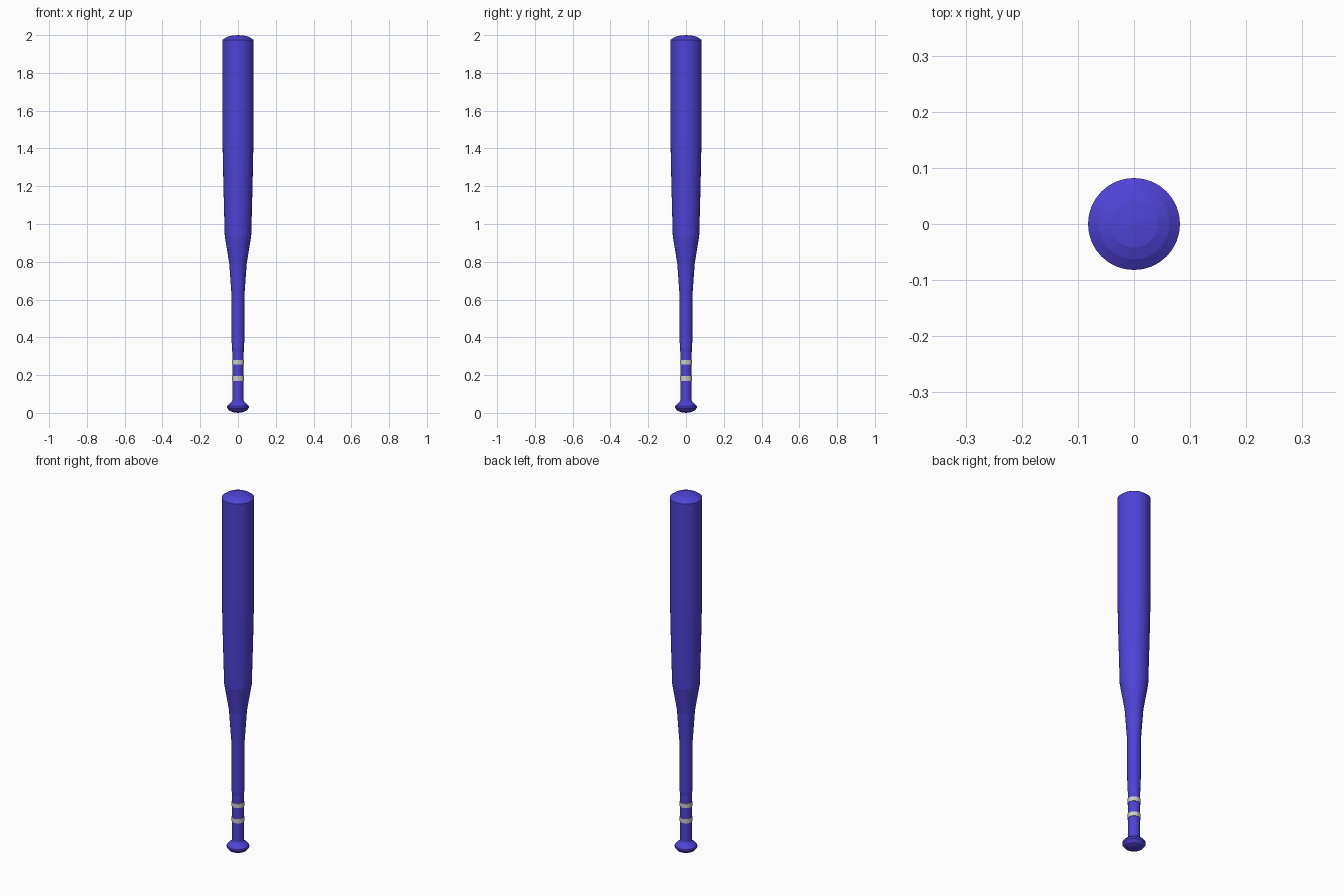
import bpy, bmesh, math

if "Cube" in bpy.data.objects:
    bpy.data.objects.remove(bpy.data.objects["Cube"])

SIDES = 32


def material(name, rgb):
    mat = bpy.data.materials.new(name)
    mat.diffuse_color = (*rgb, 1)
    mat.use_nodes = True
    mat.node_tree.nodes["Principled BSDF"].inputs["Base Color"].default_value = mat.diffuse_color
    return mat


def lathe(name, profile, mat, closed=False):
    """Spin an (r, z) profile around the z axis; r = 0 makes a pole."""
    bm = bmesh.new()
    verts = [bm.verts.new((r, 0, z)) for r, z in profile]
    edges = [bm.edges.new(p) for p in zip(verts, verts[1:])]
    if closed:
        edges.append(bm.edges.new((verts[-1], verts[0])))
    bmesh.ops.spin(bm, geom=verts + edges, cent=(0, 0, 0), axis=(0, 0, 1),
                   angle=math.tau, steps=SIDES, use_duplicate=False)
    bmesh.ops.remove_doubles(bm, verts=bm.verts[:], dist=1e-5)
    bmesh.ops.recalc_face_normals(bm, faces=bm.faces[:])
    mesh = bpy.data.meshes.new(name)
    bm.to_mesh(mesh)
    bm.free()
    obj = bpy.data.objects.new(name, mesh)
    bpy.context.collection.objects.link(obj)
    mesh.materials.append(mat)
    return obj


blue = material("blue", (0.078, 0.055, 0.67))
pale = material("pale_grey", (0.60, 0.60, 0.57))

# Bat body: rounded knob, slim handle, taper, barrel and domed end
lathe("bat_body", [
    (0, 0), (0.024, 0.003), (0.046, 0.012), (0.057, 0.026), (0.057, 0.036),
    (0.046, 0.048), (0.034, 0.057), (0.030, 0.066),
    (0.030, 0.32), (0.033, 0.345), (0.034, 0.62), (0.046, 0.79), (0.070, 0.935),
    (0.077, 1.20), (0.082, 1.44), (0.082, 1.975),
    (0.063, 1.988), (0.042, 1.996), (0, 2.0)], blue)

# Two grip bands around the handle
for name, z in (("lower_grip_band", 0.182), ("upper_grip_band", 0.267)):
    lathe(name, [(0.028, z - 0.012), (0.032, z - 0.012),
                 (0.032, z + 0.012), (0.028, z + 0.012)], pale, closed=True)
